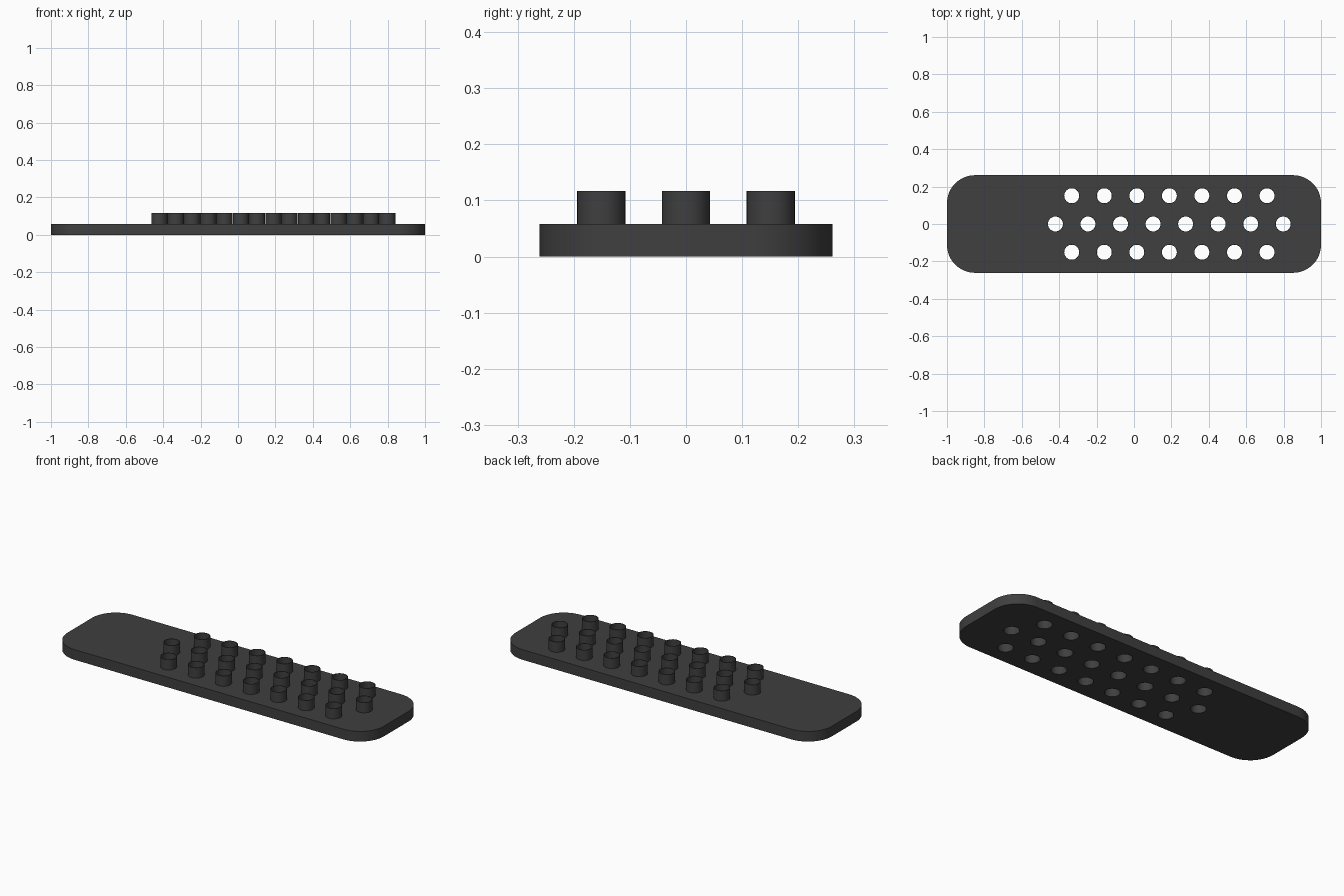
import bpy, bmesh
from math import sin, cos, pi, radians

cube = bpy.data.objects.get("Cube")
if cube:
    bpy.data.objects.remove(cube, do_unlink=True)

HALF_X, HALF_Y, CORNER = 1.0, 0.261, 0.15
PLATE_TOP, TUBE_TOP = 0.058, 0.117
OUTER, INNER = 0.043, 0.04
PITCH, MIDDLE_X, ROW_Y = 0.174, 0.189, 0.151

charcoal = bpy.data.materials.new("charcoal")
charcoal.use_nodes = True
colour = (0.05, 0.05, 0.05, 1)
charcoal.diffuse_color = colour
charcoal.node_tree.nodes["Principled BSDF"].inputs["Base Color"].default_value = colour


def arc(x, y, radius, start, sweep, steps):
    angles = [start + sweep * i / steps for i in range(steps + 1)]
    return [(x + radius * cos(a), y + radius * sin(a)) for a in angles]


def circle(x, y, radius):
    return arc(x, y, radius, 0, 2 * pi, 32)[:-1]


def extrude_loops(name, loops, bottom, top):
    """Solid between two heights; loops inside other loops become holes."""
    curve = bpy.data.curves.new(name, "CURVE")
    curve.dimensions = "2D"
    curve.fill_mode = "BOTH"
    curve.extrude = (top - bottom) / 2
    for loop in loops:
        spline = curve.splines.new("POLY")
        spline.points.add(len(loop) - 1)
        for point, (x, y) in zip(spline.points, loop):
            point.co = (x, y, 0, 1)
        spline.use_cyclic_u = True
    obj = bpy.data.objects.new(name, curve)
    bpy.context.collection.objects.link(obj)
    bpy.ops.object.select_all(action="DESELECT")
    obj.select_set(True)
    bpy.context.view_layer.objects.active = obj
    bpy.ops.object.convert(target="MESH")
    obj = bpy.context.object
    # Weld the caps to the walls and put the base at its height
    bm = bmesh.new()
    bm.from_mesh(obj.data)
    bmesh.ops.remove_doubles(bm, verts=bm.verts, dist=0.0001)
    bmesh.ops.translate(bm, verts=bm.verts, vec=(0, 0, (bottom + top) / 2))
    bmesh.ops.recalc_face_normals(bm, faces=bm.faces)
    bm.to_mesh(obj.data)
    bm.free()
    obj.data.materials.clear()
    obj.data.materials.append(charcoal)
    bpy.ops.object.shade_smooth_by_angle(angle=radians(30))
    return obj


# Staggered hole pattern: eight in the middle row, seven in each side row
centres = [(MIDDLE_X + (i - (count - 1) / 2) * PITCH, y)
           for count, y in ((7, -ROW_Y), (8, 0), (7, ROW_Y))
           for i in range(count)]

# Plate with rounded corners and through holes
outline = []
for k, (sx, sy) in enumerate(((1, 1), (-1, 1), (-1, -1), (1, -1))):
    outline += arc(sx * (HALF_X - CORNER), sy * (HALF_Y - CORNER),
                   CORNER, k * pi / 2, pi / 2, 12)
extrude_loops("plate", [outline] + [circle(x, y, INNER) for x, y in centres],
              0, PLATE_TOP)

# Thin-walled tubes standing over the holes
for n, (x, y) in enumerate(centres, 1):
    extrude_loops(f"tube_{n}", [circle(x, y, OUTER), circle(x, y, INNER)],
                  PLATE_TOP, TUBE_TOP)
